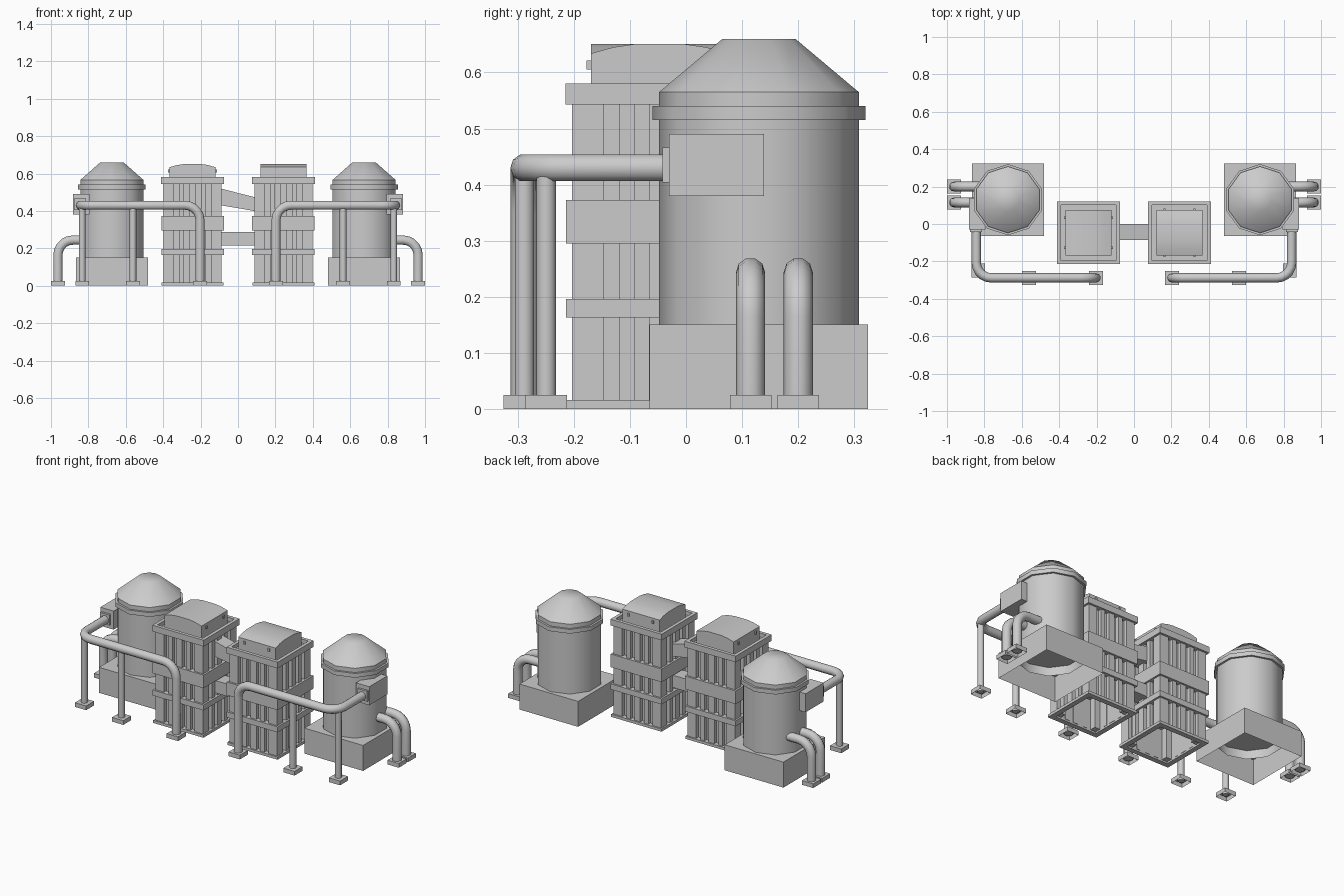
import bpy, bmesh
from math import pi, sin, cos
from mathutils import Vector

if "Cube" in bpy.data.objects:
    bpy.data.objects.remove(bpy.data.objects["Cube"])


def make(name, verts, faces, smooth=False):
    me = bpy.data.meshes.new(name)
    me.from_pydata(verts, [], faces)
    bm = bmesh.new()
    bm.from_mesh(me)
    bmesh.ops.recalc_face_normals(bm, faces=bm.faces)
    bm.to_mesh(me)
    bm.free()
    ob = bpy.data.objects.new(name, me)
    bpy.context.collection.objects.link(ob)
    if smooth:
        select(ob)
        bpy.ops.object.shade_smooth_by_angle(angle=0.8)
    return ob


def select(ob):
    bpy.ops.object.select_all(action='DESELECT')
    bpy.context.view_layer.objects.active = ob
    ob.select_set(True)


def box(name, x, y, z, bottom=True):
    x, y = sorted(x), sorted(y)
    v = [(a, b, c) for c in z for a, b in
         ((x[0], y[0]), (x[1], y[0]), (x[1], y[1]), (x[0], y[1]))]
    f = [(4, 5, 6, 7)] + [(i, (i + 1) % 4, (i + 1) % 4 + 4, i + 4) for i in range(4)]
    if bottom:
        f.append((3, 2, 1, 0))
    else:  # outward winding is already right for open boxes
        me = bpy.data.meshes.new(name)
        me.from_pydata(v, [], f)
        ob = bpy.data.objects.new(name, me)
        bpy.context.collection.objects.link(ob)
        return ob
    return make(name, v, f)


def frame(name, cx, cy, outer, inner, z0, z1):
    """Square ring with a rectangular section."""
    v = []
    for r, z in ((outer, z0), (outer, z1), (inner, z1), (inner, z0)):
        v += [(cx + a * r, cy + b * r, z) for a, b in ((-1, -1), (1, -1), (1, 1), (-1, 1))]
    f = [(k * 4 + i, k * 4 + (i + 1) % 4, (k + 1) % 4 * 4 + (i + 1) % 4, (k + 1) % 4 * 4 + i)
         for k in range(4) for i in range(4)]
    return make(name, v, f)


def lathe(name, cx, cy, prof, n=10, cap=False, closed=False):
    """Ten-sided turned part with a corner pointing to the front."""
    v = [(cx + r * sin(2 * pi * i / n), cy - r * cos(2 * pi * i / n), z)
         for r, z in prof for i in range(n)]
    m = len(prof)
    f = [(k * n + i, k * n + (i + 1) % n, (k + 1) % m * n + (i + 1) % n, (k + 1) % m * n + i)
         for k in range(m if closed else m - 1) for i in range(n)]
    if cap:
        f.append(tuple(range((m - 1) * n, m * n)))
    return make(name, v, f, True)


def pipe(name, pts, r, bend=0.08, steps=5):
    """Round pipe along a path with rounded corners."""
    pts = [Vector(p) for p in pts]
    path = [pts[0]]
    for a, b, c in zip(pts, pts[1:], pts[2:]):
        u, w = (a - b).normalized(), (c - b).normalized()
        o = b + (u + w) * bend
        path += [o - w * bend * cos(t) - u * bend * sin(t)
                 for t in (pi / 2 * i / steps for i in range(steps + 1))]
    path.append(pts[-1])
    cu = bpy.data.curves.new(name, 'CURVE')
    cu.dimensions = '3D'
    cu.bevel_depth, cu.bevel_resolution = r, 3
    cu.use_fill_caps = True
    sp = cu.splines.new('POLY')
    sp.points.add(len(path) - 1)
    for p, q in zip(sp.points, path):
        p.co = (*q, 1)
    ob = bpy.data.objects.new(name, cu)
    bpy.context.collection.objects.link(ob)
    select(ob)
    bpy.ops.object.convert(target='MESH')
    bpy.ops.object.shade_smooth_by_angle(angle=0.8)


def foot(name, x, y):
    box(name, (x - .037, x + .037), (y - .037, y + .037), (0, .025), False)


TY = -0.047  # tower centre in y
for s, side in ((-1, "left"), (1, "right")):
    # storage tank on its plinth
    tx, ty = s * .674, .13
    box(side + "_tank_plinth", (s * .481, s * .866), (-.065, .324), (0, .151), False)
    lathe(side + "_tank", tx, ty, [(.178, .1), (.178, .565), (.065, .66)], cap=True)
    lathe(side + "_tank_ring", tx, ty,
          [(.17, .515), (.19, .515), (.19, .54), (.17, .54)], closed=True)
    box(side + "_valve_box", (s * .795, s * .882), (-.03, .139), (.38, .49))
    box(side + "_pipe_socket", (s * .814, s * .876), (-.042, -.03), (.404, .466))

    # short pipes from tank to ground
    for y in (.115, .2):
        pipe(side + "_drain_pipe", [(s * .79, y, .244), (s * .963, y, .244), (s * .963, y, .01)], .026)
        foot(side + "_drain_foot", s * .963, y)

    # long pipe around the front, with its supports
    pipe(side + "_main_pipe", [(s * .843, -.035, .43), (s * .843, -.288, .43),
                               (s * .203, -.288, .43), (s * .203, -.288, .01)], .025)
    foot(side + "_main_foot", s * .203, -.288)
    for x, y in ((.833, -.249), (.562, -.288)):
        pipe(side + "_pipe_support", [(s * x, y, .43), (s * x, y, .01)], .018)
        foot(side + "_support_foot", s * x, y)

    # tower core, bands and rim
    cx = s * .243
    box(side + "_tower_core", (cx - .135, cx + .135), (TY - .135, TY + .135), (0, .557), False)
    for name, r, z0, z1 in (("base", .165, 0, .016), ("lower_band", .167, .163, .196),
                            ("upper_band", .167, .295, .373)):
        frame(f"{side}_tower_{name}", cx, TY, r, .135, z0, z1)
    frame(side + "_tower_rim", cx, TY, .155, .135, .543, .557)
    frame(side + "_tower_parapet", cx, TY, .168, .148, .543, .58)

    # corner posts and ribs
    for a in (-1, 1):
        for b in (-1, 1):
            box(side + "_corner_post", (cx + a * .1, cx + a * .156),
                (TY + b * .1, TY + b * .156), (.01, .55))
        for o, w in ((-.0585, .0135), (0, .019), (.0585, .0135)):
            box(side + "_rib_y", (cx + o - w, cx + o + w),
                (TY + a * .133, TY + a * .156), (.01, .55))
            box(side + "_rib_x", (cx + a * .133, cx + a * .156),
                (TY + o - w, TY + o + w), (.01, .55))

    # arched roof unit, turned a quarter on the right tower
    prof = [(-.122, .557), (-.122, .634), (-.083, .645), (-.042, .651),
            (.042, .651), (.083, .645), (.122, .634), (.122, .557)]
    n = len(prof)

    def place(u, w, z):
        return (cx + u, TY + w, z) if s < 0 else (cx + w, TY + u, z)
    v = [place(u, w, z) for w in (-.122, .122) for u, z in prof]
    f = [tuple(range(n)), tuple(range(n, 2 * n))]
    f += [(i, (i + 1) % n, (i + 1) % n + n, i + n) for i in range(n)]
    make(side + "_arched_roof", v, f, True)
    for u in (-.124, .124):
        for w in (-.08, .08):
            x, y, z = place(u, w, .613)
            box(side + "_roof_bolt", (x - .006, x + .006), (y - .006, y + .006), (z - .008, z + .008))

# links between the towers
box("lower_link", (-.11, .11), (-.085, 0), (.215, .288))
v = [(x, y, z) for y in (-.085, 0) for x, z in ((-.11, .433), (.11, .396), (.11, .468), (-.11, .524))]
make("sloped_link", v, [(0, 1, 2, 3), (4, 5, 6, 7)] +
     [(i, (i + 1) % 4, (i + 1) % 4 + 4, i + 4) for i in range(4)])
